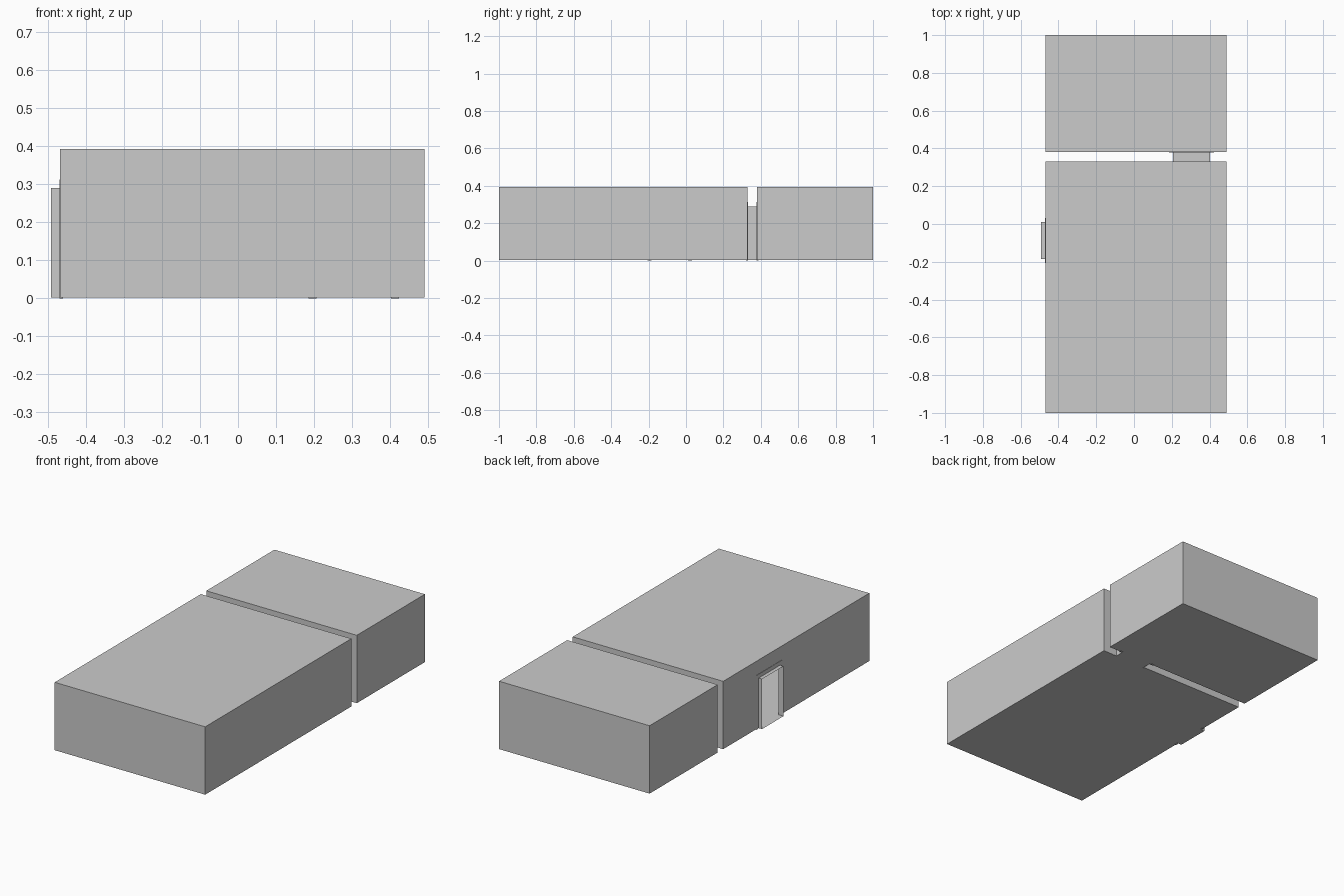
import bpy, bmesh
from mathutils import Vector

if "Cube" in bpy.data.objects:
    bpy.data.objects.remove(bpy.data.objects["Cube"])

X0, X1 = -0.468, 0.491          # side walls shared by both rooms
FLOOR, CEIL, DOOR_H = 0.002, 0.393, 0.29


def make(name, faces):
    """Object from a list of polygons given as point lists."""
    bm = bmesh.new()
    for pts in faces:
        bm.faces.new([bm.verts.new(p) for p in pts])
    bmesh.ops.remove_doubles(bm, verts=bm.verts, dist=1e-5)
    me = bpy.data.meshes.new(name)
    bm.to_mesh(me)
    bm.free()
    ob = bpy.data.objects.new(name, me)
    bpy.context.collection.objects.link(ob)
    return ob


def wall(a, b, door=None):
    """Wall outline from a to b; door = (start, end) distances of a floor-level opening."""
    a, b = Vector(a), Vector(b)
    d = (b - a).normalized()
    prof = [(0, FLOOR)]
    if door:
        s, e = door
        prof += [(s, FLOOR), (s, DOOR_H), (e, DOOR_H), (e, FLOOR)]
    length = (b - a).length
    prof += [(length, FLOOR), (length, CEIL), (0, CEIL)]
    return [(*(a + d * t), z) for t, z in prof]


def room(name, y0, y1, doors):
    """Hollow room; doors maps wall index (front, right, back, left) to an opening."""
    c = [(X0, y0), (X1, y0), (X1, y1), (X0, y1)]
    faces = [wall(c[i], c[(i + 1) % 4], doors.get(i)) for i in range(4)]
    faces += [[(*p, FLOOR) for p in reversed(c)], [(*p, CEIL) for p in c]]
    return make(name, faces)


def arch(s, e, top, z0=FLOOR):
    return [(s, z0), (s, top), (e, top), (e, z0)]


def passage(name, s, e, d0, d1, place):
    """Open-ended doorway lining: jambs, head and threshold."""
    p = arch(s, e, DOOR_H)
    make(name, [[place(*p[i], d0), place(*p[(i + 1) % 4], d0),
                 place(*p[(i + 1) % 4], d1), place(*p[i], d1)] for i in range(4)])


def trim(name, s, e, d0, d1, place):
    """Flat architrave around a doorway."""
    w, z0 = 0.022, 0.0
    u = arch(s - w, e + w, DOOR_H + w, z0) + arch(s, e, DOOR_H, z0)[::-1]
    faces = [[place(*q, d1) for q in u], [place(*q, d0) for q in reversed(u)]]
    for i in range(8):
        a, b = u[i], u[(i + 1) % 8]
        faces.append([place(*a, d0), place(*b, d0), place(*b, d1), place(*a, d1)])
    make(name, faces)


def along_x(t, z, d):
    return (t, d, z)


def along_y(t, z, d):
    return (d, t, z)


MX, MY = (0.207, 0.402), (-0.185, 0.01)   # inner door and entrance spans
Y_MID0, Y_MID1 = 0.33, 0.38

# Rooms
room("large_room", -1, Y_MID0, {2: (X1 - MX[1], X1 - MX[0]),
                                3: (Y_MID0 - MY[1], Y_MID0 - MY[0])})
room("small_room", Y_MID1, 1, {0: (MX[0] - X0, MX[1] - X0)})

# Doorway linings
passage("inner_doorway", *MX, Y_MID0, Y_MID1, along_x)
passage("entrance_doorway", *MY, -0.492, X0, along_y)

# Door trims, mostly inside the rooms
trim("inner_trim_front", *MX, Y_MID0 - 0.008, Y_MID0 + 0.002, along_x)
trim("inner_trim_back", *MX, Y_MID1 - 0.002, Y_MID1 + 0.008, along_x)
trim("entrance_trim", *MY, X0 - 0.002, X0 + 0.008, along_y)
